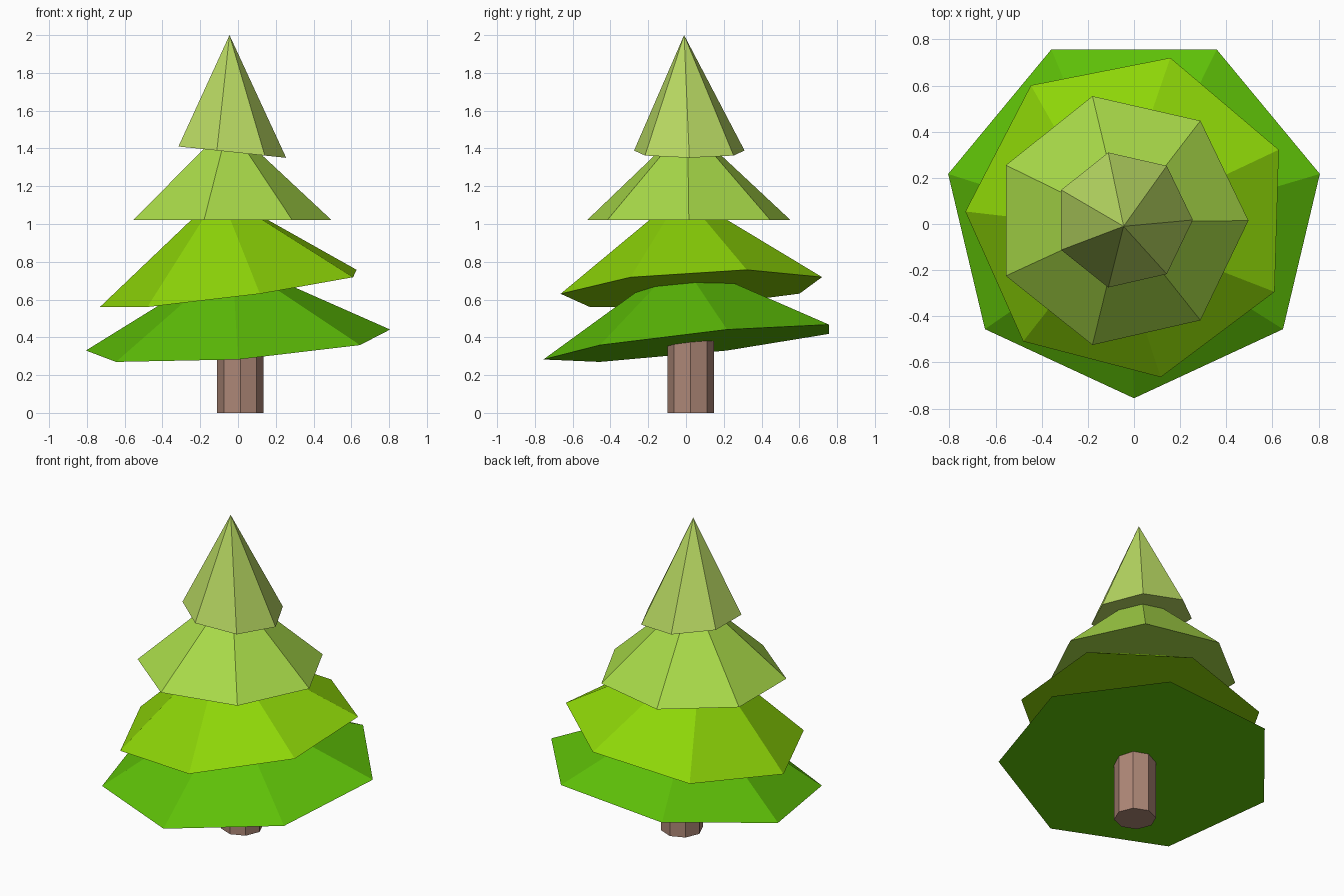
import bpy, bmesh, math

if "Cube" in bpy.data.objects:
    bpy.data.objects.remove(bpy.data.objects["Cube"])


def finish(name, bm, srgb):
    """Turn a bmesh into a flat-shaded, coloured object."""
    bmesh.ops.recalc_face_normals(bm, faces=bm.faces[:])
    mesh = bpy.data.meshes.new(name)
    bm.to_mesh(mesh)
    bm.free()
    mat = bpy.data.materials.new(name + "_colour")
    mat.diffuse_color = [(c / 255) ** 2.2 for c in srgb] + [1]
    mat.use_nodes = True
    mat.node_tree.nodes["Principled BSDF"].inputs["Base Color"].default_value = mat.diffuse_color
    mesh.materials.append(mat)
    obj = bpy.data.objects.new(name, mesh)
    bpy.context.collection.objects.link(obj)


def ring(bm, sides, centre, rx, ry, start, tilt=(0, 0)):
    """Vertices of a polygon lying in a tilted plane."""
    cx, cy, cz = centre
    verts = []
    for i in range(sides):
        a = math.radians(start) + math.tau * i / sides
        dx, dy = rx * math.cos(a), ry * math.sin(a)
        verts.append(bm.verts.new((cx + dx, cy + dy, cz + tilt[0] * dx + tilt[1] * dy)))
    return verts


def foliage(name, centre, rx, ry, start, tilt, apex, srgb):
    """Seven-sided closed cone with a tilted base."""
    bm = bmesh.new()
    base = ring(bm, 7, centre, rx, ry, start, tilt)
    tip = bm.verts.new(apex)
    bm.faces.new(base[::-1])
    for i in range(7):
        bm.faces.new((base[i], base[(i + 1) % 7], tip))
    finish(name, bm, srgb)


# Four stacked foliage tiers, bottom to top
foliage("foliage_bottom", (0, 0.04, 0.367), 0.826, 0.795, -90, (0.069, 0.106),
        (-0.03, -0.03, 0.81), (94, 190, 16))
foliage("foliage_lower", (-0.021, 0.033, 0.654), 0.71, 0.71, 24, (0.133, 0.06),
        (-0.097, -0.02, 1.165), (140, 212, 16))
foliage("foliage_upper", (-0.057, 0.015, 1.02), 0.553, 0.553, 0, (0, 0),
        (-0.05, 0.008, 1.53), (167, 217, 74))
foliage("foliage_top", (-0.045, 0.0175, 1.382), 0.30, 0.30, 0, (-0.105, 0),
        (-0.045, -0.01, 2.0), (182, 215, 98))

# Eight-sided trunk, running up into the bottom tier
bm = bmesh.new()
low = ring(bm, 8, (0.012, 0.024, 0), 0.123, 0.123, 0)
high = ring(bm, 8, (0.012, 0.024, 0.5), 0.123, 0.123, 0)
bm.faces.new(low[::-1])
bm.faces.new(high)
for i in range(8):
    j = (i + 1) % 8
    bm.faces.new((low[i], low[j], high[j], high[i]))
finish("trunk", bm, (172, 134, 118))
